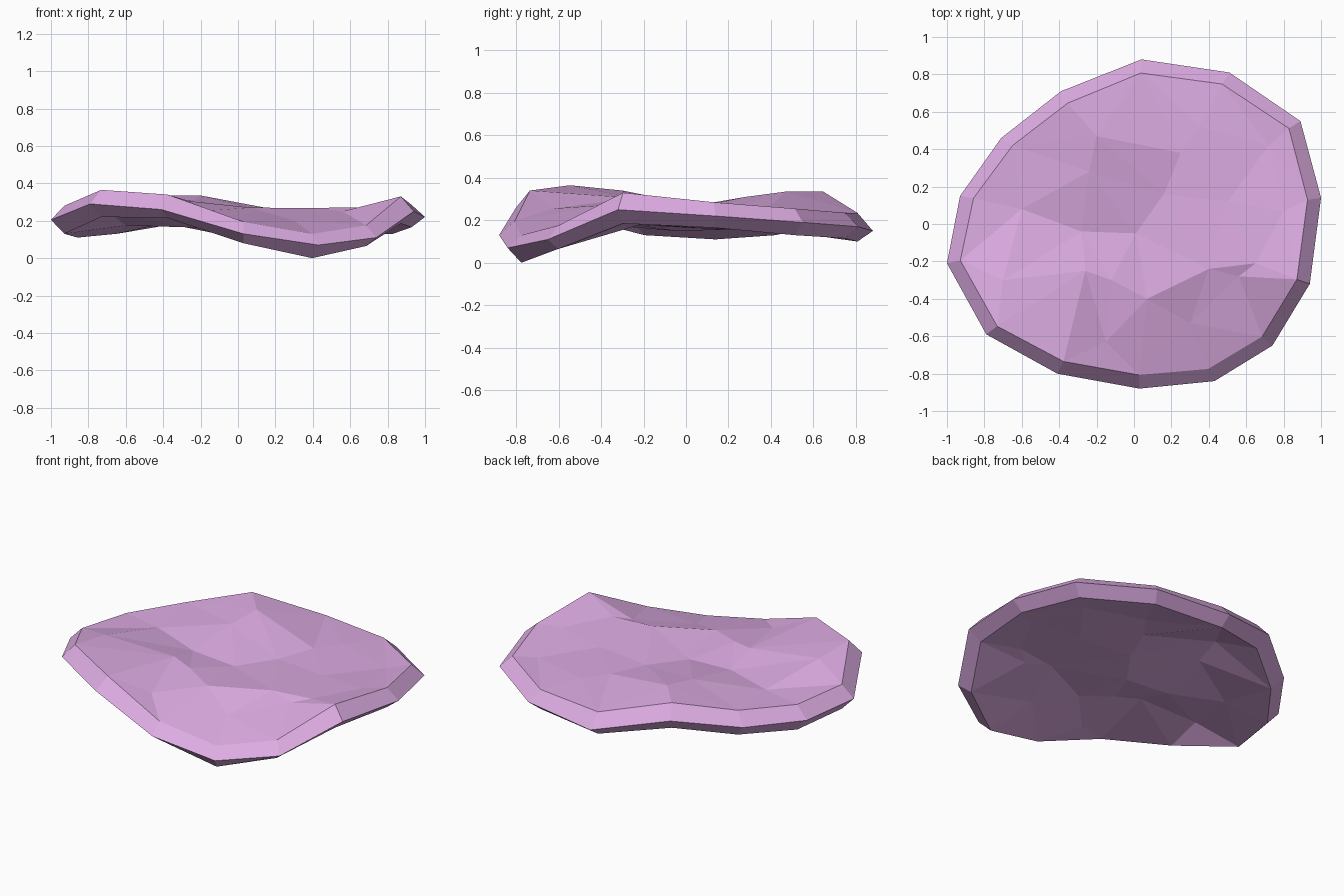
import bpy, bmesh
from mathutils import Vector
from mathutils.geometry import delaunay_2d_cdt

if "Cube" in bpy.data.objects:
    bpy.data.objects.remove(bpy.data.objects["Cube"])

THICK = 0.09      # thickness of the slab inside the rim
INSET = 0.073     # width of the bevelled rim

# rim, counter-clockwise from the back: x, y, z, then heights of its upper and lower inner edge
rim = [(.04, .88, .15, .235, .10), (-.39, .71, .255, .335, .18),
       (-.71, .46, .205, .28, .13), (-.93, .15, .19, .265, .11),
       (-1, -.21, .205, .28, .13), (-.79, -.59, .29, .365, .22),
       (-.41, -.80, .26, .34, .215), (.03, -.88, .13, .195, .08),
       (.43, -.84, .07, .13, .0), (.74, -.65, .11, .175, .065),
       (.94, -.32, .25, .33, .185), (1, .14, .22, .285, .165),
       (.89, .55, .19, .255, .13), (.51, .81, .17, .235, .115)]

# main bumps and hollows of the upper face
bumps = [(.01, -.05, .24), (-.20, .47, .335), (-.24, .28, .31), (.35, .52, .25),
         (.25, .38, .25), (.16, .16, .245), (-.60, .08, .265), (-.28, -.04, .255),
         (-.70, -.30, .34), (-.26, -.25, .305), (-.12, -.30, .29), (.07, -.40, .27),
         (.40, -.24, .268), (.56, -.28, .25), (.65, -.21, .272), (.30, -.53, .20),
         (-.15, -.63, .255), (.50, .12, .25), (.80, .07, .27), (.72, .42, .24)]


def inward(x, y, z):
    """Move a rim point towards the middle by the bevel width."""
    k = 1 - INSET / Vector((x, y)).length
    return x * k, y * k, z


# triangulate the face inside the rim
upper = [inward(x, y, t) for x, y, z, t, b in rim] + bumps
lower = [inward(x, y, b) for x, y, z, t, b in rim] + [(x, y, z - THICK) for x, y, z in bumps]
n = len(rim)
res = delaunay_2d_cdt([Vector(p[:2]) for p in upper],
                      [(i, (i + 1) % n) for i in range(n)], [], 1, 1e-5)
tris = [[res[3][i][0] for i in f] for f in res[2]]

# upper face, lower face and bevelled edge
bm = bmesh.new()
top = [bm.verts.new(p) for p in upper]
low = [bm.verts.new(p) for p in lower]
mid = [bm.verts.new(p[:3]) for p in rim]
for f in tris:
    bm.faces.new([top[i] for i in f])
    bm.faces.new([low[i] for i in reversed(f)])
for i in range(n):
    j = (i + 1) % n
    bm.faces.new((top[j], top[i], mid[i], mid[j]))
    bm.faces.new((mid[j], mid[i], low[i], low[j]))
bmesh.ops.recalc_face_normals(bm, faces=bm.faces)

mesh = bpy.data.meshes.new("wavy_slab")
bm.to_mesh(mesh)
bm.free()
slab = bpy.data.objects.new("wavy_slab", mesh)
bpy.context.collection.objects.link(slab)
mat = bpy.data.materials.new("pale_mauve")
mat.diffuse_color = (.72, .41, .76, 1)
mat.use_nodes = True
mat.node_tree.nodes["Principled BSDF"].inputs["Base Color"].default_value = mat.diffuse_color
mesh.materials.append(mat)
